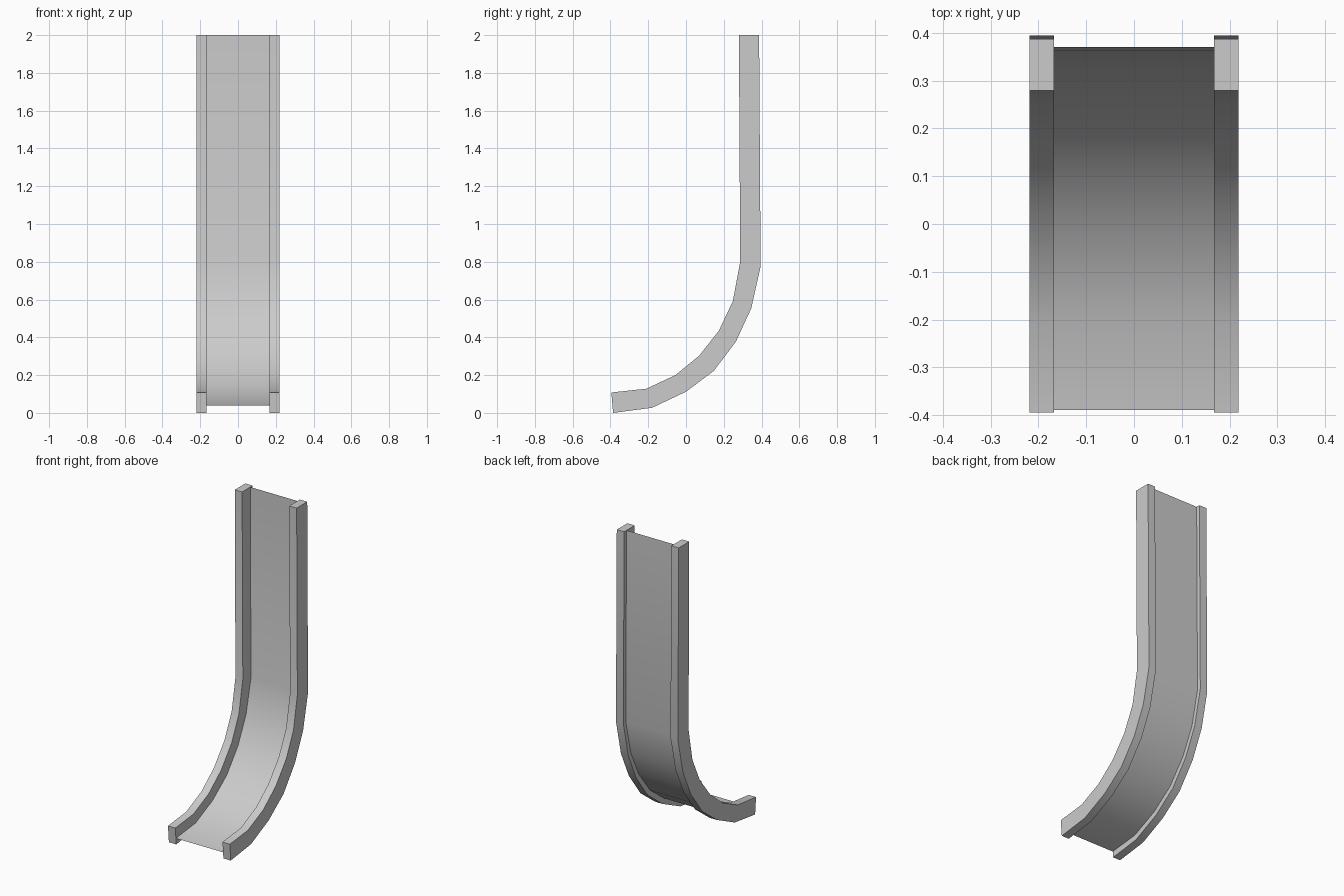
import bpy
import bmesh

if "Cube" in bpy.data.objects:
    bpy.data.objects.remove(bpy.data.objects["Cube"])

# Side profile (y, z): upper and lower edge of the side rails, front to top
INNER = [(-0.395, 0.108), (-0.21, 0.128), (-0.056, 0.20), (0.069, 0.302),
         (0.174, 0.435), (0.248, 0.592), (0.287, 0.80), (0.28, 2.0)]
OUTER = [(-0.386, 0.0), (-0.18, 0.027), (0.0, 0.112), (0.148, 0.223),
         (0.264, 0.377), (0.345, 0.552), (0.395, 0.775), (0.387, 2.0)]
X_IN, X_OUT = 0.167, 0.219


def make_object(name, bm):
    bmesh.ops.recalc_face_normals(bm, faces=bm.faces)
    mesh = bpy.data.meshes.new(name)
    bm.to_mesh(mesh)
    bm.free()
    obj = bpy.data.objects.new(name, mesh)
    bpy.context.collection.objects.link(obj)
    bpy.ops.object.select_all(action='DESELECT')
    obj.select_set(True)
    bpy.context.view_layer.objects.active = obj
    bpy.ops.object.shade_smooth_by_angle(angle=0.6)
    return obj


def rail(name, side):
    # Rectangular section swept along the slide profile, capped at both ends
    bm = bmesh.new()
    rings = []
    for (yi, zi), (yo, zo) in zip(INNER, OUTER):
        corners = [(X_IN, yi, zi), (X_OUT, yi, zi), (X_OUT, yo, zo), (X_IN, yo, zo)]
        rings.append([bm.verts.new((side * x, y, z)) for x, y, z in corners])
    for a, b in zip(rings, rings[1:]):
        for i in range(4):
            j = (i + 1) % 4
            bm.faces.new((a[i], a[j], b[j], b[i]))
    bm.faces.new(rings[0])
    bm.faces.new(rings[-1])
    return make_object(name, bm)


# Side rails
rail("left_rail", -1)
rail("right_rail", 1)

# Thin slide bed set between the rails, closer to their underside
bm = bmesh.new()
rows = []
for k, ((yi, zi), (yo, zo)) in enumerate(zip(INNER, OUTER)):
    t = 0.37 - 0.14 * min(k / 6, 1)
    y, z = yo + (yi - yo) * t, zo + (zi - zo) * t
    rows.append([bm.verts.new((x, y, z)) for x in (-X_IN, X_IN)])
for a, b in zip(rows, rows[1:]):
    bm.faces.new((a[0], a[1], b[1], b[0]))
make_object("slide_bed", bm)
